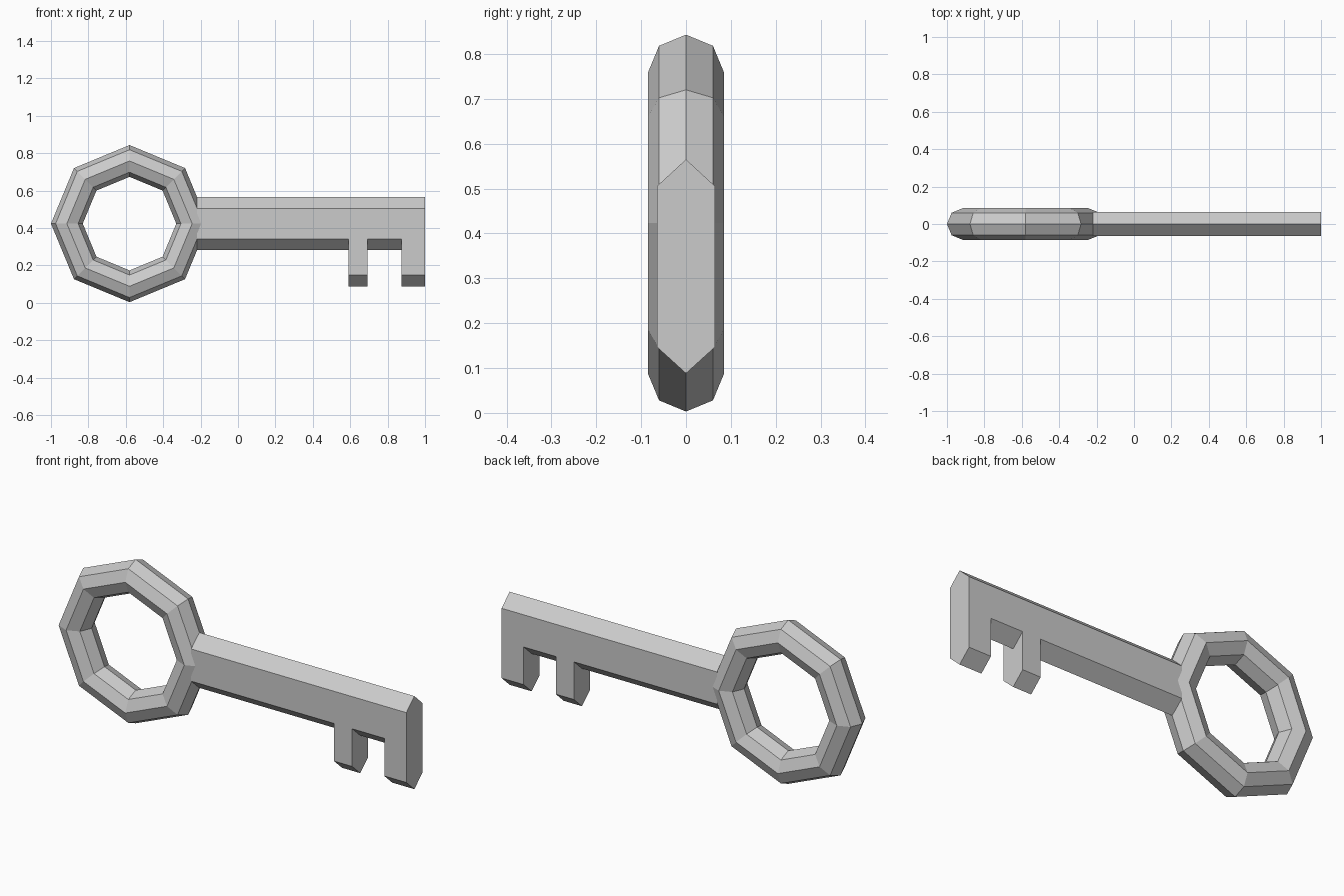
import bpy, bmesh, math

if "Cube" in bpy.data.objects:
    bpy.data.objects.remove(bpy.data.objects["Cube"])

CZ = 0.423  # height of the key's long axis

# Ring handle: eight-sided torus standing upright
bpy.ops.mesh.primitive_torus_add(
    major_segments=8, minor_segments=8, major_radius=0.335, minor_radius=0.085,
    location=(-0.58, 0, CZ), rotation=(math.pi / 2, 0, 0))
bpy.context.object.name = "ring_handle"

# Shaft: flattened hexagonal bar, with loops where the teeth start and end
profile = [(0, 0.142), (0.065, 0.082), (0.065, -0.083),
           (0, -0.142), (-0.065, -0.083), (-0.065, 0.082)]
stations = [-0.22, 0.59, 0.693, 0.875, 1.0]
bm = bmesh.new()
rings = [[bm.verts.new((x, y, CZ + z)) for y, z in profile] for x in stations]
teeth = []
for s in range(len(stations) - 1):
    a, b = rings[s], rings[s + 1]
    for i in range(6):
        j = (i + 1) % 6
        face = bm.faces.new((a[i], a[j], b[j], b[i]))
        if s in (1, 3) and i in (2, 3):
            teeth.append((s, face))
bm.faces.new(rings[0])
bm.faces.new(rings[-1])

# Teeth: pull the underside faces straight down
for s in (1, 3):
    faces = [f for n, f in teeth if n == s]
    out = bmesh.ops.extrude_face_region(bm, geom=faces)
    verts = [v for v in out["geom"] if isinstance(v, bmesh.types.BMVert)]
    bmesh.ops.translate(bm, verts=verts, vec=(0, 0, -0.193))
    bmesh.ops.delete(bm, geom=[f for f in faces if f.is_valid], context='FACES_ONLY')

bmesh.ops.recalc_face_normals(bm, faces=bm.faces[:])
mesh = bpy.data.meshes.new("shaft_and_teeth")
bm.to_mesh(mesh)
bm.free()
bpy.context.collection.objects.link(bpy.data.objects.new("shaft_and_teeth", mesh))
